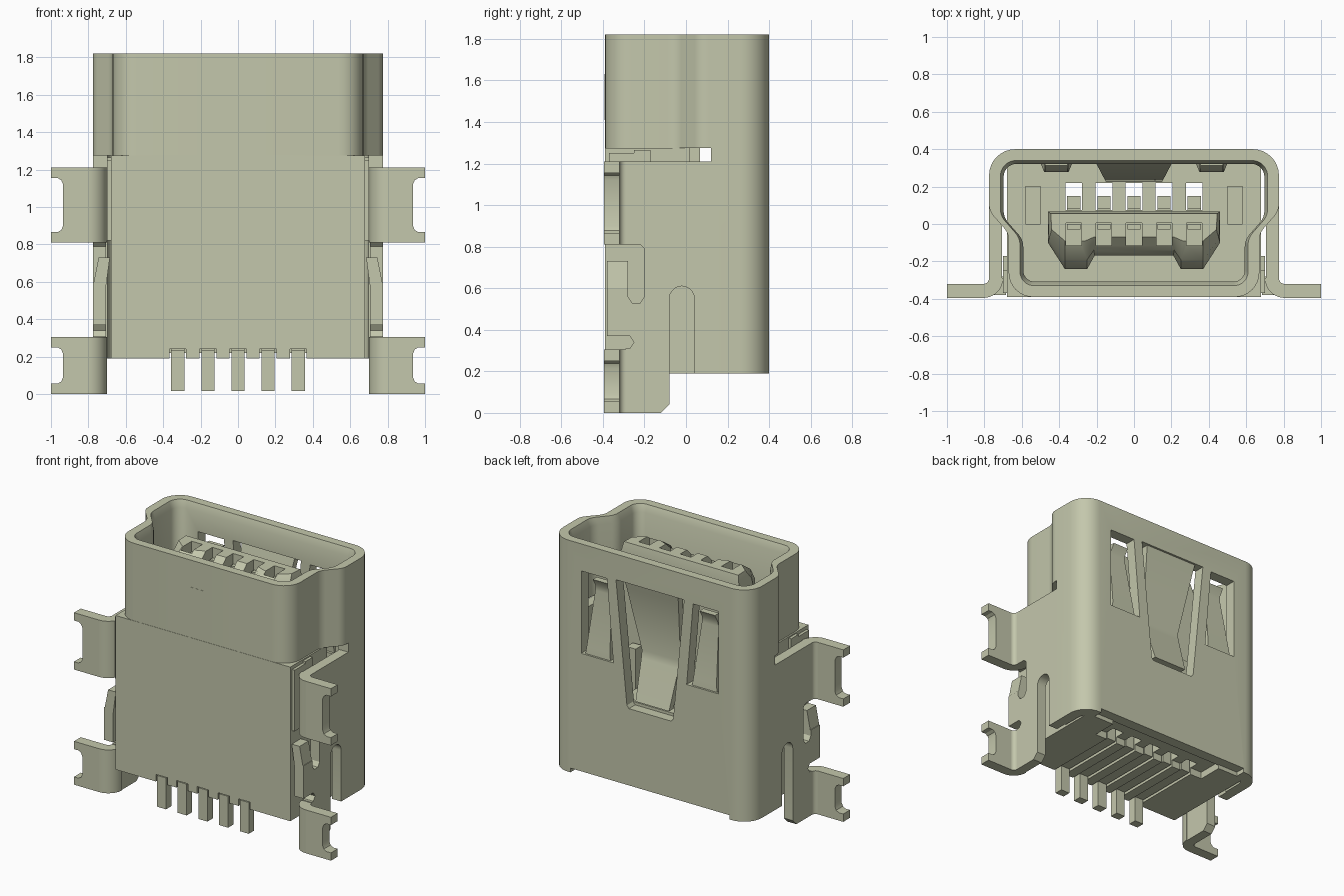
import bpy, bmesh, math
from mathutils import Vector

if "Cube" in bpy.data.objects:
    bpy.data.objects.remove(bpy.data.objects["Cube"])

metal = bpy.data.materials.new("pale_olive")
COLOUR = (0.55, 0.572, 0.412, 1)
metal.diffuse_color = COLOUR
metal.use_nodes = True
for n in metal.node_tree.nodes:
    if n.type == 'BSDF_PRINCIPLED':
        n.inputs["Base Color"].default_value = COLOUR
        n.inputs["Roughness"].default_value = 0.6

AXES = {'x': lambda u, v, w: (w, u, v),
        'y': lambda u, v, w: (u, w, v),
        'z': lambda u, v, w: (u, v, w)}


def finish(name, bm):
    bmesh.ops.recalc_face_normals(bm, faces=bm.faces)
    me = bpy.data.meshes.new(name)
    bm.to_mesh(me)
    bm.free()
    me.materials.append(metal)
    ob = bpy.data.objects.new(name, me)
    bpy.context.collection.objects.link(ob)
    return ob


def loft(name, levels, axis='z'):
    """Join matching 2D outlines, given as (outline, position) along an axis."""
    bm = bmesh.new()
    f = AXES[axis]
    rings = [[bm.verts.new(f(u, v, w)) for u, v in pts] for pts, w in levels]
    bm.faces.new(rings[0])
    bm.faces.new(rings[-1])
    for p, q in zip(rings, rings[1:]):
        for i in range(len(p)):
            j = (i + 1) % len(p)
            bm.faces.new((p[i], p[j], q[j], q[i]))
    return finish(name, bm)


def prism(name, pts, a, b, axis='z'):
    return loft(name, [(pts, a), (pts, b)], axis)


def box(name, x0, x1, y0, y1, z0, z1):
    return prism(name, [(x0, y0), (x1, y0), (x1, y1), (x0, y1)], z0, z1)


def strip(name, cx, path, t):
    """Bent spring: path of (y, z, half width), thickness t in y."""
    return loft(name, [([(cx - w, y - t / 2), (cx + w, y - t / 2),
                         (cx + w, y + t / 2), (cx - w, y + t / 2)], z) for y, z, w in path])


def fillet(corners, seg=8):
    """Round the corners (x, y, radius) of a closed outline."""
    out = []
    for i, (x, y, r) in enumerate(corners):
        p = Vector((x, y))
        d0 = (Vector(corners[i - 1][:2]) - p).normalized()
        d1 = (Vector(corners[(i + 1) % len(corners)][:2]) - p).normalized()
        half = d0.angle(d1) / 2
        t = r / math.tan(half)
        c = p + (d0 + d1).normalized() * (r / math.sin(half))
        a, b = p + d0 * t - c, p + d1 * t - c
        ang = a.angle_signed(b)
        for k in range(seg + 1):
            th = -ang * k / seg
            out.append((c.x + a.x * math.cos(th) - a.y * math.sin(th),
                        c.y + a.x * math.sin(th) + a.y * math.cos(th)))
    return out


def mirrored(half):
    return half + [(-x, *rest) for x, *rest in reversed(half)]


def cut(ob, *cutters):
    for c in cutters:
        c.hide_render = True
        m = ob.modifiers.new("cut", 'BOOLEAN')
        m.operation, m.solver, m.object = 'DIFFERENCE', 'EXACT', c
        bpy.context.view_layer.objects.active = ob
        bpy.ops.object.modifier_apply(modifier=m.name)
        bpy.data.objects.remove(c)


# Shell outlines: wide at the back, stepped in towards the front
outer = fillet(mirrored([(.775, .4, .14), (.775, .07, .1), (.67, -.05, .1), (.67, -.39, .13)]))
inner = fillet(mirrored([(.697, .322, .07), (.697, .035, .1), (.592, -.085, .1), (.592, -.308, .06)]))
flare = fillet(mirrored([(.715, .34, .085), (.715, .045, .1), (.61, -.075, .1), (.61, -.33, .075)]))

# Metal shell
shell = prism("shell", outer, .19, 1.82)
cut(shell,
    prism("cavity", inner, .1, 1.9),
    loft("rim_chamfer", [(inner, 1.77), (flare, 1.821)]),
    box("front_clearance", -1, 1, -.6, .12, .1, 1.275),
    box("back_notch", -.62, .62, .3, .5, .1, .22),
    prism("spring_window", mirrored([(.265, 1.64), (.18, .78), (.165, .76)]), .25, .5, 'y'))
for s in (1, -1):
    cut(shell, prism("side_window", [(s * x, z) for x, z in
        ((.335, 1.63), (.535, 1.63), (.535, 1.05), (.285, 1.05))], .25, .5, 'y'))

# Springs pressed inwards from the back wall
strip("centre_spring", 0, [(.365, 1.66, .21), (.345, 1.58, .2), (.25, 1.13, .15),
                           (.265, 1.08, .145), (.35, .81, .13)], .05)
for s, side in ((1, "left"), (-1, "right")):
    strip(side + "_spring", s * .415, [(.365, 1.03, .1), (.36, 1.1, .09), (.30, 1.48, .065),
                                       (.305, 1.52, .06), (.335, 1.57, .06)], .045)

# Side walls, with the arched slot and latch cut-outs
arch = [(-.02 - .06 * math.cos(math.pi * k / 10), .55 + .06 * math.sin(math.pi * k / 10))
        for k in range(11)]
wall = ([(-.29, 0), (-.12, 0), (-.08, .04)] + arch +
        [(.04, .19), (.121, .19), (.121, 1.21), (-.29, 1.21), (-.29, .81), (-.22, .81),
         (-.2, .79), (-.2, .56), (-.22, .53), (-.26, .53), (-.28, .56), (-.28, .6),
         (-.38, .6), (-.38, .37), (-.27, .37), (-.25, .34), (-.27, .31), (-.29, .31)])
# Quarter bend joining wall and mounting tab
ARC = [math.radians(180 + 9 * k) for k in range(11)]
bend = ([(.805 + .03 * math.cos(a), -.29 + .03 * math.sin(a)) for a in ARC] +
        [(.805 + .105 * math.cos(a), -.29 + .105 * math.sin(a)) for a in reversed(ARC)])

for s, side in ((1, "left"), (-1, "right")):
    prism(side + "_wall", wall, s * .705, s * .775, 'x')
    # Latch leaning inwards at the top
    prism(side + "_latch", [(s * x, z) for x, z in
          ((.705, .58), (.775, .58), (.745, .73), (.685, .73))], -.38, -.28, 'y')
    for level, z0, z1 in (("lower", 0, .305), ("upper", .81, 1.21)):
        prism(f"{side}_{level}_bend", [(s * x, y) for x, y in bend], z0, z1)
        a, b = z0 + .055, z1 - .055
        tab = [(.805, z0), (1, z0), (1, a), (.965, a), (.945, a + .012), (.935, a + .035),
               (.935, b - .035), (.945, b - .012), (.965, b), (1, b), (1, z1), (.805, z1)]
        prism(f"{side}_{level}_tab", [(s * x, z) for x, z in tab], -.395, -.32, 'y')
    # Shoulder of the insulator beside the shell
    x0, x1 = sorted((s * .66, s * .7))
    box(side + "_shoulder", x0, x1, -.37, -.17, .82, 1.25)
    box(side + "_shoulder_stop", x0, x1, -.25, -.17, 1.2, 1.265)

# Insulator: solid base and the front wall under the shell lip
PINS = [i * .161 for i in range(-2, 3)]
base = box("insulator_base", -.68, .68, -.39, .33, .19, .78)
cut(base, box("back_recess", -.46, .46, .15, .4, .1, .24))
for x in PINS:
    cut(base,
        box("pin_well", x - .045, x + .045, .075, .22, .1, .9),
        box("pin_channel", x - .045, x + .045, -.5, .22, .1, .24))
for s in (1, -1):
    x0, x1 = sorted((s * .5, s * .58))
    cut(base, box("pocket", x0, x1, 0, .2, .7, .9))
front = box("insulator_front", -.68, .68, -.39, .06, .78, 1.274)
cut(front, prism("front_cavity", inner, .7, 1.3))

# Tongue with a rounded front lip and contact openings
foot = mirrored([(.46, .068), (.46, -.1), (.37, -.24), (.25, -.24), (.21, -.168)])
lip = mirrored([(.46, .068), (.455, -.08), (.37, -.19), (.25, -.19), (.215, -.14)])
crown = mirrored([(.445, .055), (.44, -.03), (.37, -.09), (.26, -.09), (.215, -.07)])
tongue = loft("tongue", [(foot, .78), (foot, 1.57), (lip, 1.66), (crown, 1.73)])
for x in PINS:
    cut(tongue, box("contact_opening", x - .042, x + .042, -.115, .005, 1.54, 1.8))

# Contacts: riser behind the tongue, run under the base, and solder leg
for i, x in enumerate(PINS, 1):
    box(f"contact_{i}_riser", x - .035, x + .035, .08, .15, .2, 1.05)
    box(f"contact_{i}_run", x - .035, x + .035, -.34, .15, .2, .235)
    box(f"contact_{i}_leg", x - .035, x + .035, -.39, -.33, .015, .235)
    box(f"contact_{i}_tip", x - .035, x + .035, -.03, 0, 1.5, 1.66)

# Seam plate on the front of the shell
box("seam_plate", -.105, 0, -.3915, -.388, 1.41, 1.63)

# Smooth the rounded parts, keep edges sharp
for ob in bpy.context.view_layer.objects:
    ob.select_set(ob.type == 'MESH')
bpy.context.view_layer.objects.active = shell
bpy.ops.object.shade_smooth_by_angle(angle=math.radians(30))
